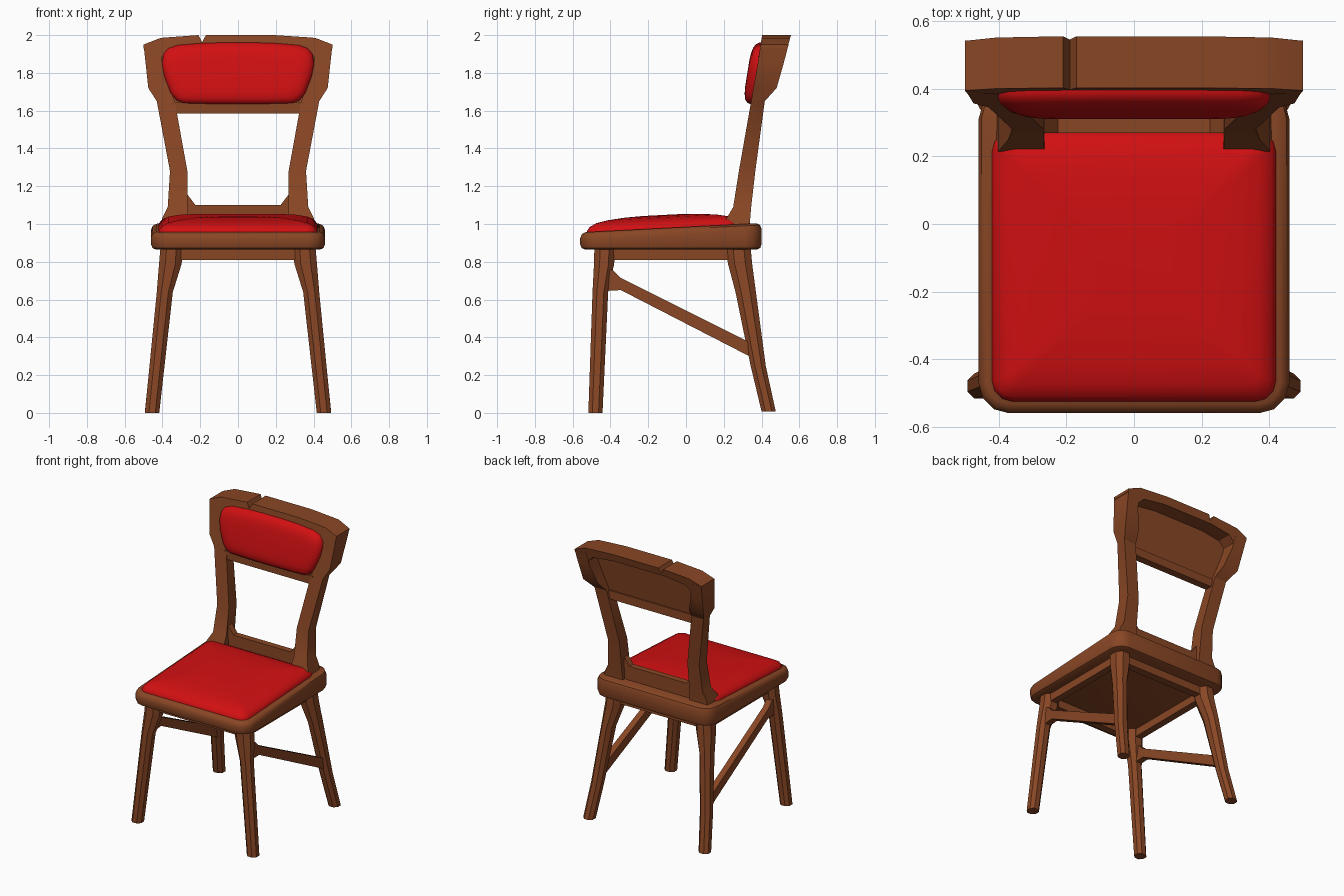
import bpy, bmesh, math

if "Cube" in bpy.data.objects:
    bpy.data.objects.remove(bpy.data.objects["Cube"])


def material(name, rgb):
    m = bpy.data.materials.new(name)
    m.diffuse_color = (*rgb, 1)
    m.use_nodes = True
    m.node_tree.nodes["Principled BSDF"].inputs["Base Color"].default_value = m.diffuse_color
    return m


WOOD = material("brown wood", (0.25, 0.062, 0.018))
RED = material("red upholstery", (0.64, 0.005, 0.006))


def loft(name, rings, mat=WOOD, mirror=False, angle=30):
    """Skin a stack of equal-length point rings and cap both ends."""
    bm = bmesh.new()
    vs = [[bm.verts.new(p) for p in r] for r in rings]
    n = len(rings[0])
    for a, b in zip(vs, vs[1:]):
        for i in range(n):
            j = (i + 1) % n
            bm.faces.new((a[i], a[j], b[j], b[i]))
    bm.faces.new(vs[0])
    bm.faces.new(vs[-1])
    bmesh.ops.recalc_face_normals(bm, faces=bm.faces)
    me = bpy.data.meshes.new(name)
    bm.to_mesh(me)
    bm.free()
    me.materials.append(mat)
    ob = bpy.data.objects.new(name, me)
    bpy.context.collection.objects.link(ob)
    bpy.ops.object.select_all(action='DESELECT')
    ob.select_set(True)
    bpy.context.view_layer.objects.active = ob
    bpy.ops.object.shade_smooth_by_angle(angle=math.radians(angle))
    if mirror:
        ob.modifiers.new("mirror", 'MIRROR').use_mirror_merge = False
    return ob


def rect(x0, x1, y0, y1, z):
    return [(x0, y0, z), (x1, y0, z), (x1, y1, z), (x0, y1, z)]


def octagon(x0, x1, y0, y1, z, k=0.28):
    cx, cy = (x1 - x0) * k, (y1 - y0) * k
    return [(x0 + cx, y0, z), (x1 - cx, y0, z), (x1, y0 + cy, z), (x1, y1 - cy, z),
            (x1 - cx, y1, z), (x0 + cx, y1, z), (x0, y1 - cy, z), (x0, y0 + cy, z)]


def box(name, x0, x1, y0, y1, z0, z1, mirror=False):
    loft(name, [rect(x0, x1, y0, y1, z0), rect(x0, x1, y0, y1, z1)], WOOD, mirror)


def rounded(hx, y0, y1, r, inset, zf, seg=3):
    """Rounded rectangle in plan; zf gives the height from y."""
    hx, y0, y1, r = hx - inset, y0 + inset, y1 - inset, max(r - inset, 0.03)
    pts = []
    for q, (cx, cy) in enumerate([(hx - r, y1 - r), (r - hx, y1 - r),
                                  (r - hx, y0 + r), (hx - r, y0 + r)]):
        for s in range(seg + 1):
            a = math.pi / 2 * (q + s / seg)
            x, y = cx + r * math.cos(a), cy + r * math.sin(a)
            pts.append((x, y, zf(y)))
    return pts


def seat_top(y):
    return 0.955 + 0.05 * (y + 0.56) / 0.96


# Seat frame with a sloping top and softened edges
loft("seat_frame", [rounded(0.46, -0.56, 0.40, 0.09, i, f) for i, f in [
    (0.025, lambda y: 0.865), (0.007, lambda y: 0.873), (0, lambda y: 0.892),
    (0, lambda y: seat_top(y) - 0.03), (0.008, lambda y: seat_top(y) - 0.01),
    (0.027, seat_top)]], angle=40)

# Domed seat cushion
loft("seat_cushion", [rounded(0.42, -0.525, 0.275, 0.06, i, lambda y, h=h: seat_top(y) + h)
                      for i, h in [(0, -0.02), (0, 0.005), (0.015, 0.026), (0.05, 0.045),
                                   (0.11, 0.057), (0.2, 0.066), (0.3, 0.07)]], RED, angle=50)

# Legs
loft("front_legs", [octagon(*s) for s in [
    (0.417, 0.493, -0.517, -0.442, 0), (0.345, 0.43, -0.495, -0.412, 0.64),
    (0.298, 0.418, -0.487, -0.38, 0.79), (0.295, 0.41, -0.485, -0.378, 0.88)]], mirror=True)
loft("back_legs", [octagon(*s) for s in [
    (0.417, 0.493, 0.40, 0.475, 0.008), (0.389, 0.468, 0.342, 0.422, 0.25),
    (0.345, 0.43, 0.262, 0.37, 0.64), (0.30, 0.418, 0.222, 0.35, 0.79),
    (0.295, 0.41, 0.212, 0.342, 0.88)]], mirror=True)

# Aprons under the seat
box("front_apron", -0.34, 0.34, -0.46, -0.41, 0.81, 0.88)
box("back_apron", -0.34, 0.34, 0.255, 0.31, 0.81, 0.88)
box("side_aprons", 0.335, 0.385, -0.42, 0.26, 0.81, 0.88, True)

# Slanted side stretchers
loft("side_stretchers", [[(x - 0.022, y, a), (x + 0.022, y, a), (x + 0.022, y, b), (x - 0.022, y, b)]
                         for y, x, a, b in [(-0.43, 0.385, 0.645, 0.765), (-0.385, 0.385, 0.648, 0.755),
                                            (-0.345, 0.387, 0.65, 0.715), (0.345, 0.42, 0.295, 0.37)]],
     mirror=True)

# Back posts, flaring into the sides of the backrest
loft("back_posts", [rect(*s) for s in [
    (0.262, 0.41, 0.208, 0.335, 0.97), (0.265, 0.402, 0.215, 0.34, 1.03),
    (0.267, 0.372, 0.25, 0.345, 1.09), (0.268, 0.36, 0.28, 0.367, 1.28),
    (0.335, 0.43, 0.345, 0.417, 1.65), (0.36, 0.475, 0.357, 0.48, 1.72),
    (0.40, 0.489, 0.38, 0.517, 1.85), (0.41, 0.50, 0.395, 0.543, 1.95)]], mirror=True)

# Lower back rail with corner gussets
half = [(0.29, 0.97), (0.29, 1.16), (0.267, 1.155), (0.225, 1.10)]
outline = half + [(-x, z) for x, z in reversed(half)]
loft("lower_back_rail", [[(x, y, z) for x, z in outline] for y in (0.27, 0.315)])


def back_front(z):
    return 0.345 + 0.161 * (z - 1.64)


def rail_back(z):
    return 0.48 + 0.27 * (z - 1.72)


# Arched top rail with a small notch
loft("top_rail", [[(x, back_front(b), b), (x, rail_back(b), b),
                   (x, rail_back(t), t), (x, back_front(t), t)]
                  for x, b, t in [(-0.50, 1.93, 1.95), (-0.41, 1.88, 1.985), (-0.36, 1.925, 1.989),
                                  (-0.21, 1.945, 2.0), (-0.19, 1.945, 1.963), (-0.17, 1.945, 2.0),
                                  (0.19, 1.945, 2.0), (0.36, 1.925, 1.989), (0.41, 1.88, 1.985),
                                  (0.50, 1.93, 1.95)]])

# Backrest panel and its lower rail
half = [(0.34, 1.60), (0.37, 1.70), (0.42, 1.85), (0.40, 1.93), (0.2, 1.96)]
outline = half + [(-x, z) for x, z in reversed(half)]
loft("backrest_panel", [[(x, back_front(z) + d, z) for x, z in outline] for d in (0.01, 0.04)])
box("backrest_lower_rail", -0.35, 0.35, 0.342, 0.395, 1.585, 1.645)

# Padded backrest cushion
half = [(0.15, 1.636), (0.29, 1.64), (0.325, 1.655), (0.355, 1.69), (0.39, 1.78), (0.403, 1.85),
        (0.395, 1.90), (0.37, 1.93), (0.32, 1.947), (0.2, 1.957), (0.07, 1.961)]
outline = half + [(-x, z) for x, z in reversed(half)]


def pad_ring(inset, depth):
    kx, kz = 1 - inset / 0.40, 1 - inset / 0.16
    pts = [(x * kx, 1.80 + (z - 1.80) * kz) for x, z in outline]
    return [(x, back_front(z) - depth, z) for x, z in pts]


loft("backrest_cushion", [pad_ring(*s) for s in [
    (0, -0.015), (0, 0.008), (0.008, 0.023), (0.025, 0.036), (0.055, 0.043), (0.09, 0.046)]],
    RED, angle=50)
